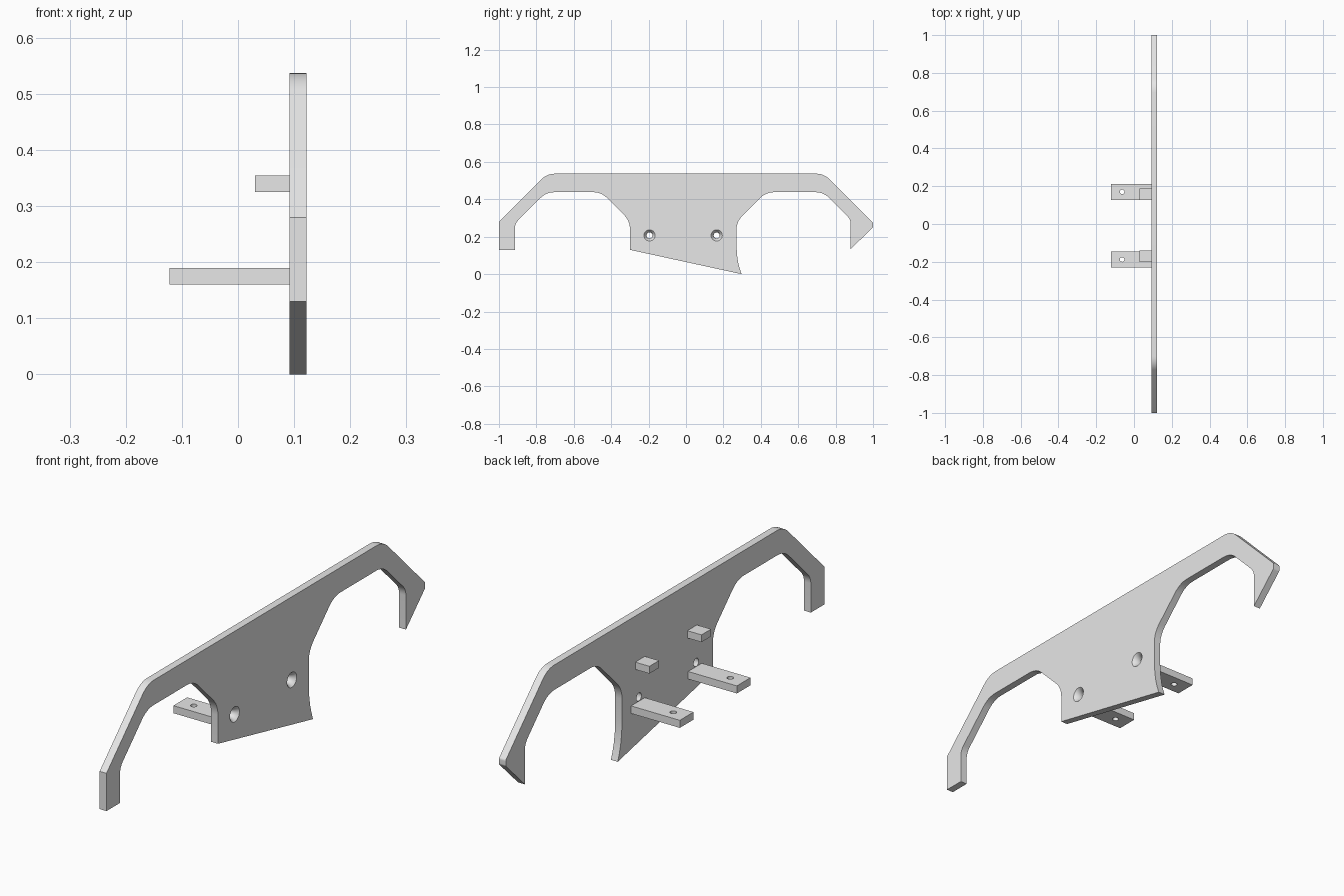
import bpy, bmesh, math
from mathutils import Vector, Matrix

cube = bpy.data.objects.get("Cube")
if cube:
    bpy.data.objects.remove(cube, do_unlink=True)

grey = bpy.data.materials.new("plain grey")
grey.use_nodes = True
grey.diffuse_color = (0.8, 0.8, 0.8, 1)
grey.node_tree.nodes["Principled BSDF"].inputs["Base Color"].default_value = (0.8, 0.8, 0.8, 1)

INNER, OUTER = 0.092, 0.122      # plate faces along x
THICK = OUTER - INNER


def make_object(name, bm):
    bmesh.ops.recalc_face_normals(bm, faces=bm.faces)
    mesh = bpy.data.meshes.new(name)
    bm.to_mesh(mesh)
    bm.free()
    mesh.materials.append(grey)
    obj = bpy.data.objects.new(name, mesh)
    bpy.context.collection.objects.link(obj)
    return obj


def activate(obj):
    bpy.ops.object.select_all(action='DESELECT')
    obj.select_set(True)
    bpy.context.view_layer.objects.active = obj


def fillet(corners, steps=6):
    """Round each (y, z, radius) corner of a closed outline."""
    out = []
    for i, (y, z, r) in enumerate(corners):
        p = Vector((y, z))
        if r == 0:
            out.append(p)
            continue
        a = (Vector(corners[i - 1][:2]) - p).normalized()
        b = (Vector(corners[(i + 1) % len(corners)][:2]) - p).normalized()
        half = a.angle(b) / 2
        centre = p + (a + b).normalized() * r / math.sin(half)
        start = p + a * r / math.tan(half) - centre
        end = p + b * r / math.tan(half) - centre
        for k in range(steps + 1):
            out.append(centre + start.lerp(end, k / steps).normalized() * r)
    return out


def box(name, x0, x1, y0, y1, z0, z1):
    bm = bmesh.new()
    bmesh.ops.create_cube(bm, size=1)
    bmesh.ops.scale(bm, vec=(x1 - x0, y1 - y0, z1 - z0), verts=bm.verts)
    bmesh.ops.translate(bm, vec=((x0 + x1) / 2, (y0 + y1) / 2, (z0 + z1) / 2), verts=bm.verts)
    return make_object(name, bm)


def drill(target, profile, matrix, sides=32):
    """Cut a turned (radius, height) profile out of the target."""
    bm = bmesh.new()
    rings = []
    for r, h in profile:
        angles = [math.tau * k / sides for k in range(sides)]
        rings.append([bm.verts.new((r * math.cos(a), r * math.sin(a), h)) for a in angles])
    for low, high in zip(rings, rings[1:]):
        for k in range(sides):
            n = (k + 1) % sides
            bm.faces.new((low[k], low[n], high[n], high[k]))
    bm.faces.new(rings[0][::-1])
    bm.faces.new(rings[-1])
    bm.transform(matrix)
    cutter = make_object("hole_cutter", bm)
    cutter.hide_render = True
    mod = target.modifiers.new("hole", 'BOOLEAN')
    mod.operation = 'DIFFERENCE'
    mod.solver = 'EXACT'
    mod.object = cutter
    activate(target)
    bpy.ops.object.modifier_apply(modifier=mod.name)
    bpy.data.objects.remove(cutter, do_unlink=True)


# Side plate outline: (y, z, corner radius)
outline = [
    (-1, 0.13, 0), (-1, 0.28, 0), (-0.743, 0.537, 0.1),
    (0.738, 0.537, 0.1), (1, 0.275, 0.012), (1, 0.251, 0.012),
    (0.88, 0.133, 0), (0.88, 0.293, 0.06), (0.735, 0.438, 0.1),
    (0.428, 0.438, 0.1), (0.27, 0.28, 0.1), (0.27, 0.15, 0),
    (0.273, 0.1, 0), (0.279, 0.06, 0), (0.287, 0.03, 0), (0.297, 0, 0),
    (-0.3, 0.13, 0), (-0.3, 0.285, 0.1), (-0.453, 0.438, 0.1),
    (-0.747, 0.438, 0.1), (-0.915, 0.27, 0.06), (-0.915, 0.13, 0),
]
bm = bmesh.new()
face = bm.faces.new([bm.verts.new((INNER, p.x, p.y)) for p in fillet(outline)])
sweep = bmesh.ops.extrude_face_region(bm, geom=[face])
moved = [v for v in sweep["geom"] if isinstance(v, bmesh.types.BMVert)]
bmesh.ops.translate(bm, vec=(THICK, 0, 0), verts=moved)
plate = make_object("side_plate", bm)

# Flared bolt holes, wide on the outer face
flare = [(0.016, -0.01)]
flare += [(0.016 + 0.014 * (k / 8) ** 2, THICK * k / 8) for k in range(11)]
for y in (-0.195, 0.164):
    drill(plate, flare, Matrix.Translation((INNER, y, 0.207)) @ Matrix.Rotation(math.pi / 2, 4, 'Y'))

activate(plate)
bpy.ops.object.shade_smooth_by_angle(angle=math.radians(25))

# Drilled mounting tabs and the small stop blocks above them
for side, tab_y, block_y in (("front", -0.188, -0.17), ("rear", 0.17, 0.157)):
    tab = box(side + "_mounting_tab", -0.122, INNER, tab_y - 0.043, tab_y + 0.043, 0.16, 0.19)
    drill(tab, [(0.012, 0.1), (0.012, 0.25)], Matrix.Translation((-0.063, tab_y, 0)))
    activate(tab)
    bpy.ops.object.shade_smooth_by_angle(angle=math.radians(25))
    box(side + "_stop_block", 0.03, INNER, block_y - 0.03, block_y + 0.03, 0.325, 0.354)
